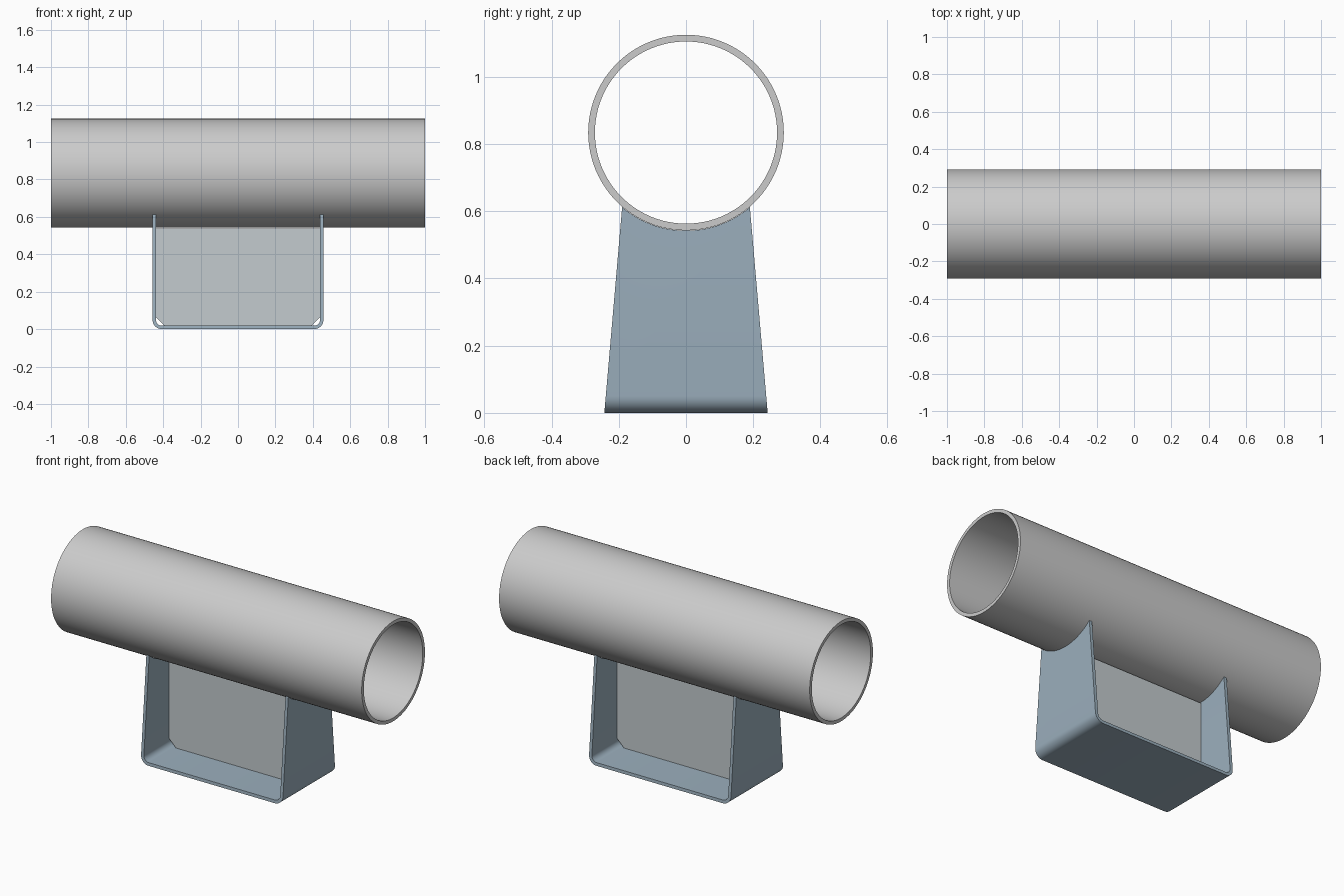
import bpy, bmesh, math

if "Cube" in bpy.data.objects:
    bpy.data.objects.remove(bpy.data.objects["Cube"])

PIPE_Z, PIPE_R, WALL = 0.834, 0.291, 0.02


def material(name, rgb):
    m = bpy.data.materials.new(name)
    m.diffuse_color = (*rgb, 1)
    m.use_nodes = True
    m.node_tree.nodes["Principled BSDF"].inputs["Base Color"].default_value = m.diffuse_color
    return m


def make_object(name, bm, mat=None):
    bmesh.ops.recalc_face_normals(bm, faces=bm.faces)
    mesh = bpy.data.meshes.new(name)
    bm.to_mesh(mesh)
    bm.free()
    ob = bpy.data.objects.new(name, mesh)
    bpy.context.collection.objects.link(ob)
    if mat:
        mesh.materials.append(mat)
    return ob


def prism(name, profile, half_width, mat=None):
    """Closed x-z profile extended to y = +/-half_width(z)."""
    bm = bmesh.new()
    a, b = [[bm.verts.new((x, s * half_width(z), z)) for x, z in profile] for s in (-1, 1)]
    bm.faces.new(a)
    bm.faces.new(b[::-1])
    n = len(profile)
    for i in range(n):
        j = (i + 1) % n
        bm.faces.new((a[i], b[i], b[j], a[j]))
    return make_object(name, bm, mat)


def tube(name, rings, half_len, closed, n=96):
    """Tube or rod along x; rings are the radii."""
    bm = bmesh.new()
    loops = []
    for r, x in rings:
        loops.append([bm.verts.new((x * half_len, r * math.cos(2 * math.pi * i / n),
                                    PIPE_Z + r * math.sin(2 * math.pi * i / n))) for i in range(n)])
    pairs = list(zip(loops, loops[1:])) + ([(loops[-1], loops[0])] if closed else [])
    for a, b in pairs:
        for i in range(n):
            j = (i + 1) % n
            bm.faces.new((a[i], a[j], b[j], b[i]))
    if not closed:
        bm.faces.new(loops[0])
        bm.faces.new(loops[-1])
    return make_object(name, bm)


def smooth(ob):
    bpy.ops.object.select_all(action='DESELECT')
    ob.select_set(True)
    bpy.context.view_layer.objects.active = ob
    bpy.ops.object.shade_smooth_by_angle(angle=math.radians(30))


def u_path(hx, bottom, r, top, steps=8):
    """Half-open U from upper left round to upper right."""
    right = [(hx - r + r * math.sin(t), bottom + r - r * math.cos(t))
             for t in (math.pi / 2 * i / steps for i in range(steps + 1))] + [(hx, top)]
    return [(-x, z) for x, z in right[::-1]] + right


steel = material("painted_steel", (0.33, 0.43, 0.51))
web_steel = material("web_steel", (0.55, 0.60, 0.62))

# Pipe
inner = PIPE_R - WALL
pipe = tube("pipe", [(PIPE_R, -1), (PIPE_R, 1), (inner, 1), (inner, -1)], 1, True)

# Bent U-shaped saddle, tapering toward the pipe
T = 0.018
profile = u_path(0.457, 0, 0.05, 0.7) + u_path(0.457 - T, T, 0.05 - T, 0.7)[::-1]
saddle = prism("saddle_bracket", profile, lambda z: 0.243 - 0.0865 * z, steel)

# Cut the saddle ends to the pipe curve
cutter = tube("pipe_cutter", [(0.292, -1), (0.292, 1)], 0.8, False)
cutter.hide_render = True
cut = saddle.modifiers.new("pipe_cut", 'BOOLEAN')
cut.operation, cut.object, cut.solver = 'DIFFERENCE', cutter, 'EXACT'
bpy.context.view_layer.objects.active = saddle
bpy.ops.object.modifier_apply(modifier=cut.name)
bpy.data.objects.remove(cutter)

# Centre web with clipped lower corners
hx, c = 0.439, 0.045
half = [(hx - c, T), (hx, T + c), (hx, 0.537)]
web = prism("centre_web", half + [(-x, z) for x, z in half[::-1]], lambda z: 0.009, web_steel)

for ob in (pipe, saddle):
    smooth(ob)
